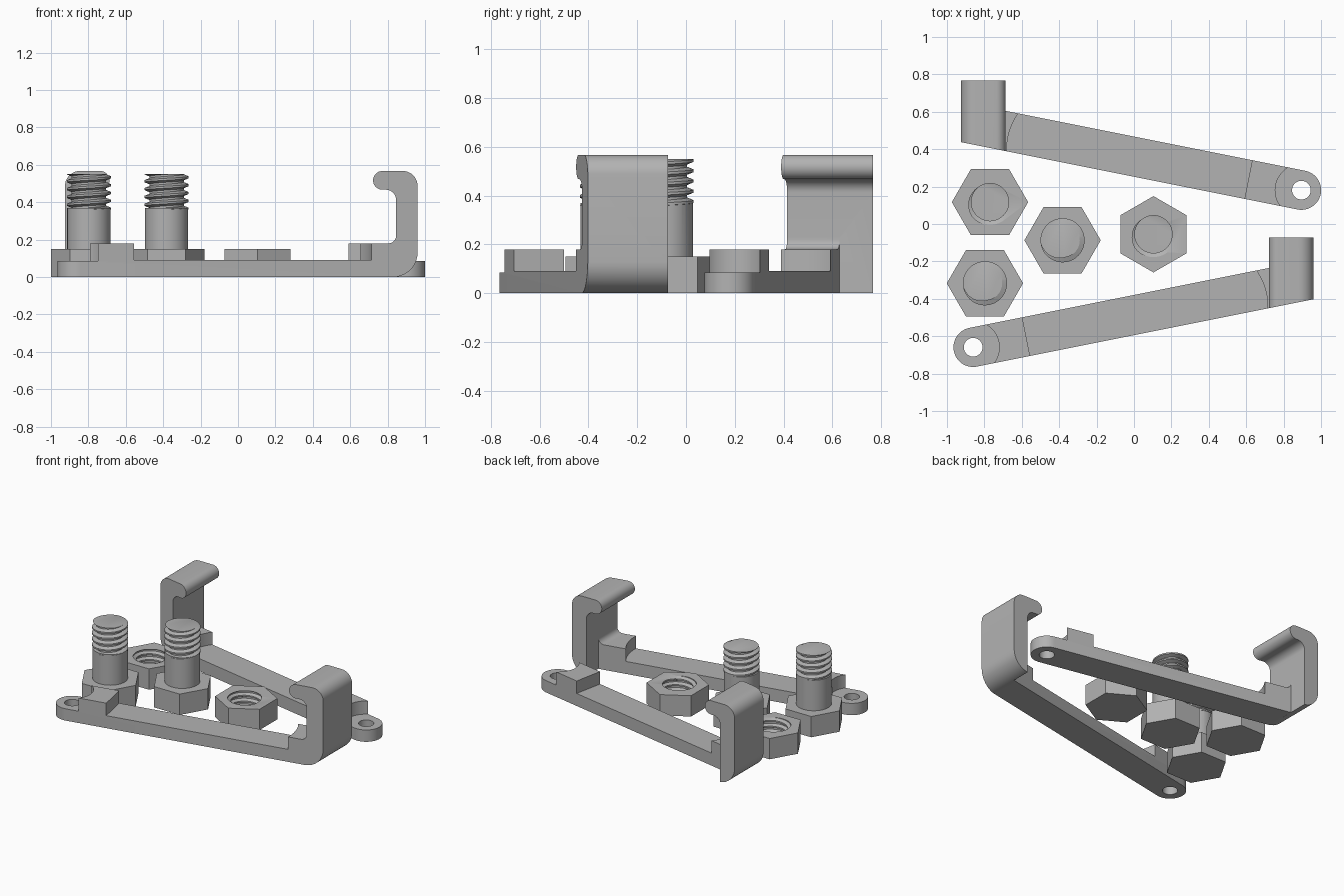
import bpy, bmesh, math

if "Cube" in bpy.data.objects:
    bpy.data.objects.remove(bpy.data.objects["Cube"])

grey = bpy.data.materials.new("plain grey")
grey.diffuse_color = (0.45, 0.45, 0.45, 1)
grey.use_nodes = True
grey.node_tree.nodes["Principled BSDF"].inputs["Base Color"].default_value = grey.diffuse_color


def make(name, bm):
    """Turn a bmesh into a grey object."""
    bmesh.ops.recalc_face_normals(bm, faces=bm.faces[:])
    me = bpy.data.meshes.new(name)
    bm.to_mesh(me)
    bm.free()
    me.materials.append(grey)
    ob = bpy.data.objects.new(name, me)
    bpy.context.collection.objects.link(ob)
    return ob


def loft(name, a, b):
    """Closed solid between two matching outlines."""
    bm = bmesh.new()
    va, vb = [bm.verts.new(p) for p in a], [bm.verts.new(p) for p in b]
    bm.faces.new(va)
    bm.faces.new(vb[::-1])
    n = len(va)
    for i in range(n):
        j = (i + 1) % n
        bm.faces.new((va[i], vb[i], vb[j], va[j]))
    return make(name, bm)


def slab(name, plan, z0, z1):
    return loft(name, [(x, y, z0) for x, y in plan], [(x, y, z1) for x, y in plan])


def arc(cx, cy, r, a0, a1, n=10):
    return [(cx + r * math.cos(math.radians(a0 + (a1 - a0) * i / n)),
             cy + r * math.sin(math.radians(a0 + (a1 - a0) * i / n))) for i in range(n + 1)]


def circle(cx, cy, r, n=48, turn=0):
    return arc(cx, cy, r, turn, turn + 360, n)[:-1]


def combine(ob, other, op):
    """Apply a boolean and discard the second solid."""
    m = ob.modifiers.new(op, 'BOOLEAN')
    m.operation, m.object, m.solver = op, other, 'EXACT'
    bpy.context.view_layer.objects.active = ob
    bpy.ops.object.modifier_apply(modifier=m.name)
    bpy.data.objects.remove(other)


def smooth(ob):
    bpy.ops.object.select_all(action='DESELECT')
    ob.select_set(True)
    bpy.context.view_layer.objects.active = ob
    bpy.ops.object.shade_smooth_by_angle(angle=math.radians(30))


def thread(name, cx, cy, z0, z1, crest, root, pitch=0.042, n=48, k=4):
    """Solid helical thread trimmed flat at both ends."""
    prof = [crest, crest, root, root, crest]

    def point(i, j):
        t = i / n
        z = min(max(z0 + pitch * (j / k + t - 1), z0), z1)
        f = (((z - z0) / pitch - t) % 1) * k
        s = min(int(f), k - 1)
        r = prof[s] + (prof[s + 1] - prof[s]) * (f - s)
        a = 2 * math.pi * t
        return (cx + r * math.cos(a), cy + r * math.sin(a), z)

    rows = k * (int((z1 - z0) / pitch) + 3)
    bm = bmesh.new()
    g = [[bm.verts.new(point(i, j)) for j in range(rows + 1)] for i in range(n + 1)]
    for i in range(n):
        for j in range(rows):
            bm.faces.new((g[i][j], g[i + 1][j], g[i + 1][j + 1], g[i][j + 1]))
    bmesh.ops.remove_doubles(bm, verts=bm.verts[:], dist=1e-5)
    bmesh.ops.holes_fill(bm, edges=[e for e in bm.edges if e.is_boundary], sides=0)
    return make(name, bm)


# Sloping arm edges in plan
def mid(x):
    return -0.659 + 0.2 * (x + 0.86)


def front(x):
    return mid(x) - 0.1075


def back(x):
    return mid(x) + 0.1075


# Arm with rounded eye end
EX, EY = -0.86, -0.659
plan = [(0.83, front(0.83)), (0.83, back(0.83))] + arc(EX, EY, 0.1054, 101.3, 281.3, 24)
bracket = slab("front_bracket", plan, 0, 0.18)
combine(bracket, slab("eye_recess", circle(EX, EY, 0.14), 0.085, 0.4), 'DIFFERENCE')
combine(bracket, slab("eye_hole", circle(EX, EY, 0.05), -0.1, 0.4), 'DIFFERENCE')
trough = [(-0.617, -0.4), (-0.537, -0.8)] + arc(0.385, -0.44, 0.33, -20, 50, 16)
combine(bracket, slab("arm_recess", trough, 0.09, 0.4), 'DIFFERENCE')

# Foot where the arm meets the upright, with rounded heel and inner fillet
foot = ([(0.79, 0), (0.83, 0)] + arc(0.83, 0.13, 0.13, -90, 0)
        + [(0.96, 0.23), (0.845, 0.23)] + arc(0.805, 0.22, 0.04, 0, -90, 6) + [(0.79, 0.18)])
combine(bracket, loft("foot", [(x, front(x), z) for x, z in foot],
                      [(x, back(x), z) for x, z in foot]), 'UNION')

# Upright and curled lip, deeper than the arm
heel = [p for p in arc(0.83, 0.13, 0.13, -90, 0) if p[0] > 0.85]
hook = ([(0.845, 0.001)] + heel + arc(0.88, 0.487, 0.08, 0, 90)
        + arc(0.772, 0.517, 0.05, 90, 270, 16) + arc(0.79, 0.412, 0.055, 90, 0))
combine(bracket, loft("hook", [(x, front(x), z) for x, z in hook],
                      [(x, -0.073, z) for x, z in hook]), 'UNION')
smooth(bracket)

# Mirrored second bracket
other = bracket.copy()
other.data = bracket.data.copy()
other.name = "rear_bracket"
bpy.context.collection.objects.link(other)
for v in other.data.vertices:
    v.co.x, v.co.y = 0.035 - v.co.x, v.co.y + 0.84
other.data.flip_normals()

# Hex bolts
for name, x, y in (("left_bolt", -0.797, -0.317), ("middle_bolt", -0.382, -0.087)):
    bolt = slab(name, circle(x, y, 0.204, 6), 0, 0.15)
    combine(bolt, slab("shank", circle(x, y, 0.116), 0.1, 0.37), 'UNION')
    combine(bolt, thread("bolt_thread", x, y, 0.36, 0.55, 0.118, 0.092), 'UNION')
    smooth(bolt)

# Hex nuts with blind threaded holes
for name, x, y, turn in (("left_nut", -0.77, 0.117, 0), ("right_nut", 0.104, -0.055, 30)):
    nut = slab(name, circle(x, y, 0.204, 6, turn), 0, 0.15)
    combine(nut, thread("nut_thread", x, y, 0.03, 0.16, 0.122, 0.1), 'DIFFERENCE')
    smooth(nut)
